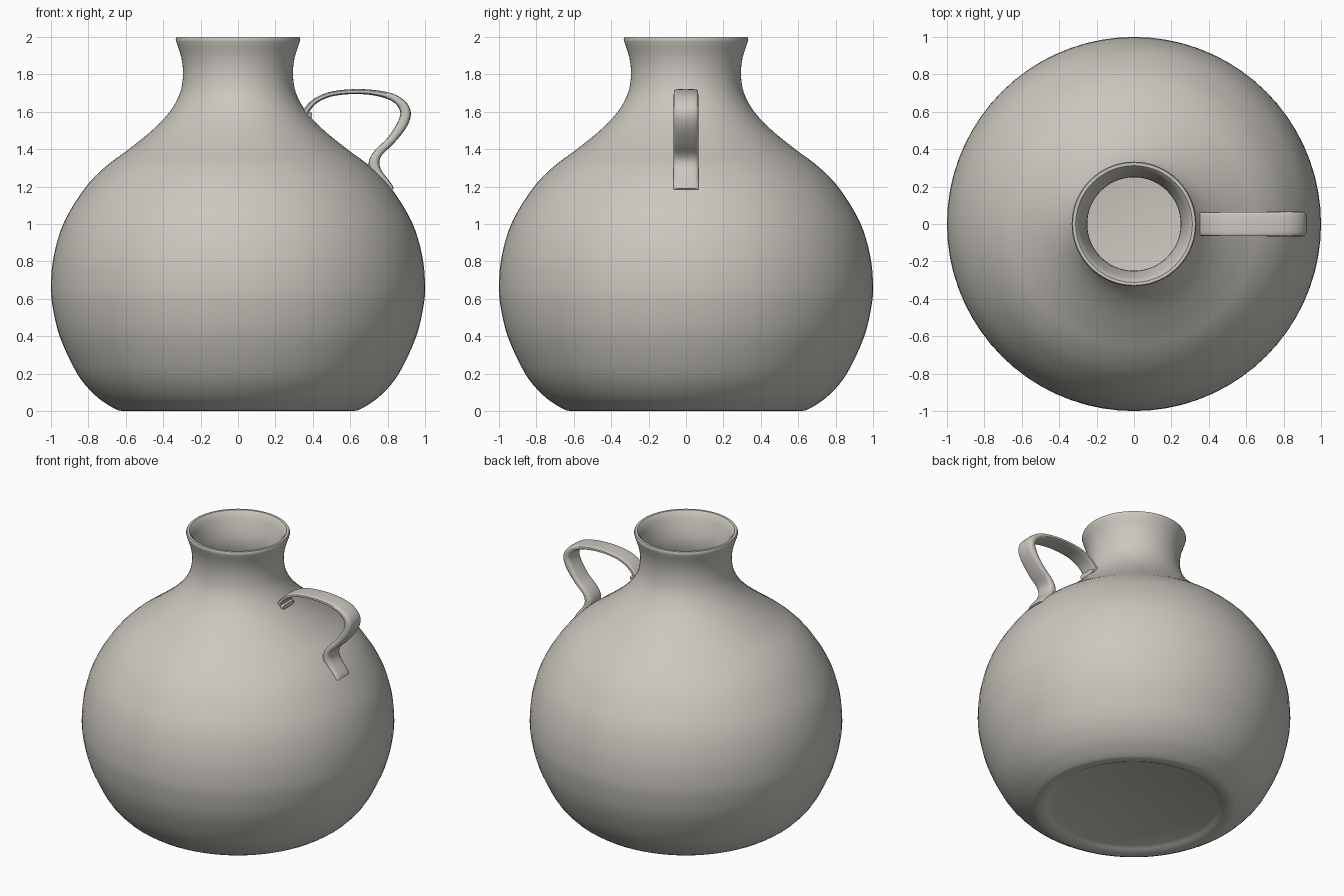
import bpy, bmesh, math
from mathutils import Vector

if "Cube" in bpy.data.objects:
    bpy.data.objects.remove(bpy.data.objects["Cube"])

clay = bpy.data.materials.new("warm_grey_clay")
clay.diffuse_color = (0.60, 0.575, 0.525, 1)
clay.use_nodes = True
clay.node_tree.nodes["Principled BSDF"].inputs["Base Color"].default_value = clay.diffuse_color


def smooth_path(points, steps):
    """Catmull-Rom curve through the given points."""
    p = [Vector(q) for q in points]
    p = [2 * p[0] - p[1]] + p + [2 * p[-1] - p[-2]]
    out = []
    for i in range(1, len(p) - 2):
        a, b, c, d = p[i - 1:i + 3]
        for s in range(steps):
            t = s / steps
            out.append(0.5 * (2 * b + (c - a) * t + (2 * a - 5 * b + 4 * c - d) * t * t
                              + (3 * b - a - 3 * c + d) * t ** 3))
    return out + [p[-2]]


def loft(name, rings):
    """Closed skin over a list of equal vertex rings, capped at both ends."""
    bm = bmesh.new()
    rows = [[bm.verts.new(v) for v in ring] for ring in rings]
    n = len(rows[0])
    for a, b in zip(rows, rows[1:]):
        for j in range(n):
            k = (j + 1) % n
            bm.faces.new((a[j], a[k], b[k], b[j]))
    bm.faces.new(rows[0][::-1])
    bm.faces.new(rows[-1])
    bmesh.ops.recalc_face_normals(bm, faces=bm.faces)
    mesh = bpy.data.meshes.new(name)
    bm.to_mesh(mesh)
    bm.free()
    mesh.materials.append(clay)
    obj = bpy.data.objects.new(name, mesh)
    bpy.context.collection.objects.link(obj)
    bpy.context.view_layer.objects.active = obj
    obj.select_set(True)
    bpy.ops.object.shade_smooth_by_angle(angle=math.radians(40))
    obj.select_set(False)
    return obj


# Jar: recessed underside, outer wall, rim, inner wall and floor in one profile
foot = [(0.53, 0.025), (0.555, 0.015), (0.58, 0.003), (0.61, 0.0)]
outer = [(0.64, 0.003), (0.69, 0.03), (0.77, 0.09), (0.86, 0.2), (0.95, 0.39), (0.99, 0.55),
         (1.0, 0.67), (0.985, 0.83), (0.93, 1.01), (0.82, 1.19), (0.71, 1.305), (0.59, 1.395),
         (0.46, 1.5), (0.365, 1.6), (0.31, 1.7), (0.294, 1.8), (0.303, 1.89), (0.33, 1.975)]
rim = [(0.333, 1.988), (0.328, 2.0), (0.312, 2.0)]
inner = [(0.298, 1.985), (0.265, 1.89), (0.25, 1.8), (0.268, 1.7), (0.325, 1.59), (0.42, 1.48),
         (0.56, 1.36), (0.68, 1.265), (0.78, 1.16), (0.89, 1.0), (0.945, 0.82), (0.96, 0.67),
         (0.91, 0.39), (0.82, 0.22), (0.73, 0.12), (0.62, 0.06)]
profile = foot + smooth_path(outer, 4) + rim + smooth_path(inner, 3)
SIDES = 72
loft("jar_body", [[(r * math.cos(2 * math.pi * j / SIDES), r * math.sin(2 * math.pi * j / SIDES), z)
                   for j in range(SIDES)] for r, z in profile])

# Handle: flat strap swept along an S curve; each point is x, z, thickness
strap = [(0.395, 1.58, 0.03), (0.362, 1.585, 0.035), (0.372, 1.615, 0.032), (0.42, 1.662, 0.028),
         (0.50, 1.695, 0.026), (0.62, 1.708, 0.026), (0.74, 1.70, 0.03), (0.84, 1.67, 0.04),
         (0.893, 1.61, 0.055), (0.882, 1.54, 0.055), (0.82, 1.45, 0.045), (0.75, 1.38, 0.045),
         (0.727, 1.325, 0.058), (0.745, 1.27, 0.055), (0.80, 1.205, 0.045), (0.815, 1.18, 0.04)]
path = smooth_path(strap, 5)
rings = []
for i, (x, z, thick) in enumerate(path):
    tan = path[min(i + 1, len(path) - 1)] - path[max(i - 1, 0)]
    nx, nz = Vector((-tan.y, tan.x)).normalized()
    width = 0.063 + 0.006 * i / len(path)
    ring = []
    for j in range(20):
        a = 2 * math.pi * j / 20
        c, s = math.cos(a), math.sin(a)
        y = width * math.copysign(abs(c) ** 0.5, c)
        h = thick / 2 * math.copysign(abs(s) ** 0.6, s)
        ring.append((x + nx * h, y, z + nz * h))
    rings.append(ring)
loft("handle", rings)
